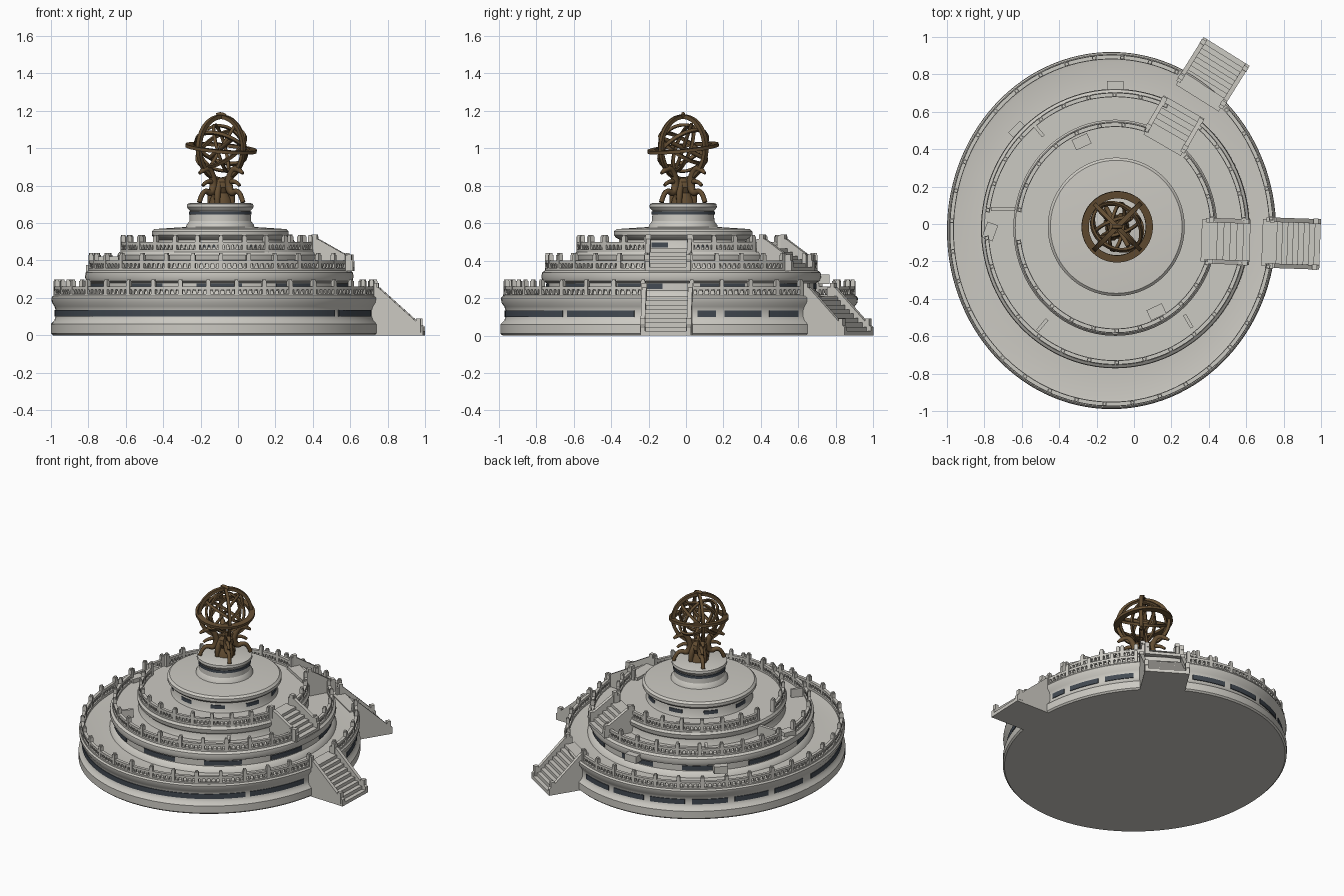
import bpy, bmesh, math
from mathutils import Matrix, Vector, Euler

cube = bpy.data.objects.get("Cube")
if cube:
    bpy.data.objects.remove(cube, do_unlink=True)


def material(name, rgb):
    m = bpy.data.materials.new(name)
    m.use_nodes = True
    m.diffuse_color = (*rgb, 1)
    m.node_tree.nodes["Principled BSDF"].inputs["Base Color"].default_value = (*rgb, 1)
    return m


STONE = material("pale stone", (0.60, 0.585, 0.54))
SLATE = material("dark slate", (0.055, 0.068, 0.085))
BRONZE = material("brown bronze", (0.125, 0.075, 0.032))

# Each tier: centre x, centre y, depth over width
LOW = (-0.12, -0.035, 1.085)
MID = (-0.10, -0.025, 1.04)
HIGH = (-0.10, -0.02, 1.06)
TOP = (-0.095, -0.015, 1.01)
UNIT = (0, 0, 1)


def finish(bm, name, mat, smooth=True):
    bmesh.ops.remove_doubles(bm, verts=bm.verts, dist=0.00001)
    bmesh.ops.recalc_face_normals(bm, faces=bm.faces)
    me = bpy.data.meshes.new(name)
    bm.to_mesh(me)
    bm.free()
    me.materials.append(mat)
    ob = bpy.data.objects.new(name, me)
    bpy.context.collection.objects.link(ob)
    if smooth:
        bpy.ops.object.select_all(action='DESELECT')
        ob.select_set(True)
        bpy.context.view_layer.objects.active = ob
        bpy.ops.object.shade_smooth_by_angle(angle=math.radians(32))
    return ob


def on_tier(tier, r, deg, z):
    a = math.radians(deg)
    return Vector((tier[0] + r * math.cos(a), tier[1] + r * tier[2] * math.sin(a), z))


def sweep(bm, profile, tier, a0=0, a1=360, closed=True):
    """Turn a radius/height profile round a tier, wholly or in part."""
    full = a1 - a0 >= 360
    n = max(2, round((a1 - a0) / 3))
    rows = [[bm.verts.new(on_tier(tier, r, a0 + (a1 - a0) * i / n, z)) for r, z in profile]
            for i in range(n if full else n + 1)]
    m = len(profile)
    for i in range(n):
        p, q = rows[i], rows[(i + 1) % len(rows)]
        for j in range(m if closed else m - 1):
            k = (j + 1) % m
            bm.faces.new((p[j], q[j], q[k], p[k]))
    if not full and closed:
        bm.faces.new(rows[0])
        bm.faces.new(rows[-1])


def rect(r, z, w, h):
    return [(r - w / 2, z), (r + w / 2, z), (r + w / 2, z + h), (r - w / 2, z + h)]


def box(bm, loc, size, deg=0):
    mat = Matrix.Translation(loc) @ Matrix.Rotation(math.radians(deg), 4, 'Z') @ Matrix.Diagonal((*size, 1))
    bmesh.ops.create_cube(bm, size=1, matrix=mat)


def prism(bm, outline, y0, y1, mat):
    sides = [[bm.verts.new(mat @ Vector((x, y, z))) for x, z in outline] for y in (y0, y1)]
    bm.faces.new(sides[0])
    bm.faces.new(sides[1])
    for i in range(len(outline)):
        j = (i + 1) % len(outline)
        bm.faces.new((sides[0][i], sides[0][j], sides[1][j], sides[1][i]))


def body(name, profile, tier):
    bm = bmesh.new()
    sweep(bm, profile, tier, closed=False)
    finish(bm, name, STONE)


# Stacked terraces and pedestal
body("lower_terrace", [(0, 0), (0.87, 0), (0.88, 0.01), (0.88, 0.06), (0.862, 0.08), (0.855, 0.1),
                       (0.855, 0.135), (0.862, 0.155), (0.875, 0.175), (0.878, 0.2), (0.87, 0.21),
                       (0.83, 0.2), (0.7, 0.205), (0, 0.205)], LOW)
body("middle_terrace", [(0.72, 0.2), (0.71, 0.225), (0.69, 0.24), (0.69, 0.28), (0.71, 0.29),
                        (0.718, 0.31), (0.715, 0.335), (0.7, 0.347), (0, 0.347)], MID)
body("upper_terrace", [(0.54, 0.34), (0.53, 0.36), (0.525, 0.39), (0.54, 0.405), (0.545, 0.43),
                       (0.535, 0.445), (0, 0.445)], HIGH)
body("crown_disc", [(0.345, 0.44), (0.335, 0.46), (0.33, 0.51), (0.355, 0.522), (0.366, 0.535),
                    (0.366, 0.555), (0.352, 0.568), (0.2, 0.578), (0, 0.578)], TOP)
body("pedestal", [(0.185, 0.57), (0.18, 0.59), (0.165, 0.61), (0.162, 0.665), (0.172, 0.675),
                  (0.178, 0.685), (0.176, 0.702), (0.165, 0.706), (0, 0.706)], TOP)


# Dark recessed panels round the walls
def panels(name, tier, r, z, h, arcs):
    bm = bmesh.new()
    for a0, a1 in arcs:
        sweep(bm, rect(r, z, 0.008, h), tier, a0, a1)
    finish(bm, name, SLATE)


panels("lower_wall_panels", LOW, 0.856, 0.1, 0.034,
       [(178, 318), (320, 345), (6, 12), (15, 28), (31, 43)] + [(a, a + 15) for a in range(68, 175, 18)])
panels("middle_wall_panels", MID, 0.691, 0.247, 0.03, [(a, a + 20) for a in range(8, 350, 36)])
panels("crown_wall_panels", TOP, 0.332, 0.47, 0.025, [(a, a + 16) for a in range(10, 360, 40)])
panels("pedestal_band", TOP, 0.164, 0.645, 0.018, [(0, 360)])


# Balustrades: kerb, handrail, wedge balusters and posts
def balustrade(name, tier, r, z, step, arcs):
    bm = bmesh.new()
    for a0, a1 in arcs:
        sweep(bm, rect(r, z - 0.005, 0.024, 0.02), tier, a0, a1)
        sweep(bm, rect(r, z + 0.04, 0.02, 0.016), tier, a0, a1)
        n = max(1, round((a1 - a0) / step))
        d = (a1 - a0) / n
        for i in range(n + 1):
            a = a0 + i * d
            box(bm, on_tier(tier, r, a, z + 0.04), (0.024, 0.024, 0.09), a)
            box(bm, on_tier(tier, r, a, z + 0.088), (0.017, 0.017, 0.012), a)
            if i < n:
                for t in (0.2, 0.4, 0.6, 0.8):
                    b = a + t * d
                    mat = (Matrix.Translation(on_tier(tier, r, b, z + 0.028))
                           @ Matrix.Rotation(math.radians(b + 45), 4, 'Z'))
                    bmesh.ops.create_cone(bm, cap_ends=True, segments=4, radius1=0.005,
                                          radius2=0.014, depth=0.034, matrix=mat)
    finish(bm, name, STONE)


balustrade("lower_balustrade", LOW, 0.855, 0.205, 10, [(4, 44), (66, 348)])
balustrade("middle_balustrade", MID, 0.688, 0.345, 12, [(4, 49), (67, 172), (184, 345)])
balustrade("upper_balustrade", HIGH, 0.52, 0.443, 14, [(5, 43), (71, 170), (188, 340)])


# Stairs with sloping side walls and end posts
def stairs(name, x, y, deg, length, width, z0, z1, wall, steps=9):
    bm = bmesh.new()
    mat = Matrix.Translation((x, y, 0)) @ Matrix.Rotation(math.radians(deg), 4, 'Z')
    half = width / 2
    outline = [(length, z0), (-0.05, z0), (-0.05, z1)]
    for i in range(steps):
        z = z1 - (z1 - z0) * i / steps
        outline += [(length * i / steps, z), (length * (i + 1) / steps, z)]
    prism(bm, outline, -half + 0.01, half - 0.01, mat)
    slope = [(-0.03, z0), (length, z0), (length, z0 + wall), (length * 0.85, z0 + wall + 0.03),
             (0.02, z1 + wall), (-0.03, z1 + wall)]
    for s in (-1, 1):
        prism(bm, slope, s * half - s * 0.024, s * half, mat)
        for px, pz in ((0, z1), (length * 0.9, z0 + (z1 - z0) * 0.1)):
            box(bm, mat @ Vector((px, s * (half - 0.012), pz + wall / 2 + 0.01)),
                (0.026, 0.028, wall + 0.03), deg)
    finish(bm, name, STONE, False)


stairs("lower_stairs_left", 0.735, -0.1, -2, 0.26, 0.27, 0, 0.21, 0.045)
stairs("lower_stairs_back", 0.365, 0.715, 58, 0.245, 0.29, 0, 0.21, 0.045)
stairs("upper_stairs_left", 0.41, -0.09, -2, 0.21, 0.245, 0.345, 0.465, 0.05, 6)
stairs("upper_stairs_back", 0.175, 0.465, 60, 0.185, 0.25, 0.345, 0.465, 0.05, 6)

# Loose stub walls and floor slabs
bm = bmesh.new()
box(bm, (-0.695, 0.08, 0.38), (0.14, 0.022, 0.08))
for x, y, deg in ((-0.51, 0.5, 130), (-0.49, -0.54, 230), (0.29, -0.52, 300)):
    box(bm, (x, y, 0.375), (0.08, 0.018, 0.06), deg)
for x, y, z, deg in ((-0.28, 0.44, 0.446, 25), (0.12, -0.47, 0.446, 25), (-0.1, 0.735, 0.3, 0),
                     (-0.62, 0.5, 0.27, 45), (-0.77, -0.04, 0.35, 70)):
    box(bm, (x, y, z), (0.09, 0.06, 0.05), deg)
finish(bm, "stub_walls_and_slabs", STONE, False)

# Armillary globe rings
GLOBE = Vector((-0.09, -0.015, 1.0))


def ring(name, r, w, h, tilt):
    bm = bmesh.new()
    sweep(bm, rect(r, -h / 2, w, h), UNIT)
    ob = finish(bm, name, BRONZE)
    ob.location = GLOBE
    ob.rotation_euler = Euler([math.radians(t) for t in tilt])


ring("horizon_ring", 0.172, 0.038, 0.018, (6, 5, 0))
ring("meridian_ring", 0.168, 0.022, 0.024, (90, 0, 45))
ring("cross_meridian_ring", 0.166, 0.02, 0.02, (90, 0, -45))
ring("equator_ring", 0.145, 0.014, 0.018, (28, -32, 0))
ring("ecliptic_ring", 0.142, 0.014, 0.018, (-30, 20, 0))
ring("inner_ring", 0.128, 0.014, 0.016, (75, 0, 80))
ring("inner_cross_ring", 0.126, 0.014, 0.016, (70, 25, 10))


# Tapered rods: paths of x, z, thickness turned about the pedestal axis
def rod(name, path, deg, origin):
    cu = bpy.data.curves.new(name, 'CURVE')
    cu.dimensions = '3D'
    cu.bevel_depth = 1
    cu.bevel_resolution = 2
    cu.resolution_u = 5
    cu.use_fill_caps = True
    sp = cu.splines.new('NURBS')
    sp.points.add(len(path) - 1)
    sp.use_endpoint_u = True
    sp.order_u = 3
    for p, (x, z, t) in zip(sp.points, path):
        p.co = (x, 0, z, 1)
        p.radius = t
    cu.materials.append(BRONZE)
    ob = bpy.data.objects.new(name, cu)
    bpy.context.collection.objects.link(ob)
    ob.location = origin
    ob.rotation_euler.z = math.radians(deg)


rod("globe_axis", [(-0.09, -0.13, 0.009), (0, 0, 0.011), (0.09, 0.13, 0.009)], 30, GLOBE)
rod("sighting_tube", [(-0.12, 0.05, 0.012), (0, 0, 0.012), (0.12, -0.05, 0.012)], 120, GLOBE)
rod("top_knob", [(-0.025, 0.178, 0.009), (0.0, 0.188, 0.013), (0.025, 0.172, 0.009)], 0, GLOBE)

# Four rearing serpent supports
base = Vector((GLOBE.x, GLOBE.y, 0.7))
for i in range(4):
    deg = 45 + 90 * i
    rod(f"serpent_body_{i + 1}", [(0.165, 0.01, 0.013), (0.15, 0.05, 0.013), (0.12, 0.075, 0.014),
                                  (0.075, 0.055, 0.02), (0.05, 0.11, 0.022), (0.085, 0.19, 0.018),
                                  (0.13, 0.19, 0.017), (0.165, 0.165, 0.008)], deg, base)
    rod(f"serpent_crest_{i + 1}", [(0.10, 0.18, 0.013), (0.135, 0.2, 0.01), (0.15, 0.215, 0.004)], deg, base)
    rod(f"serpent_foreleg_{i + 1}", [(0.06, 0.12, 0.014), (0.11, 0.13, 0.012), (0.14, 0.1, 0.009)], deg, base)
    rod(f"serpent_tail_{i + 1}", [(0.06, 0.0, 0.015), (0.07, 0.06, 0.02), (0.03, 0.12, 0.018)], deg + 25, base)

# Central bronze column
bm = bmesh.new()
sweep(bm, [(0, 0.7), (0.065, 0.7), (0.058, 0.73), (0.04, 0.76), (0.055, 0.79), (0.05, 0.82),
           (0.03, 0.84), (0, 0.845)], (GLOBE.x, GLOBE.y, 1), closed=False)
finish(bm, "globe_column", BRONZE)
